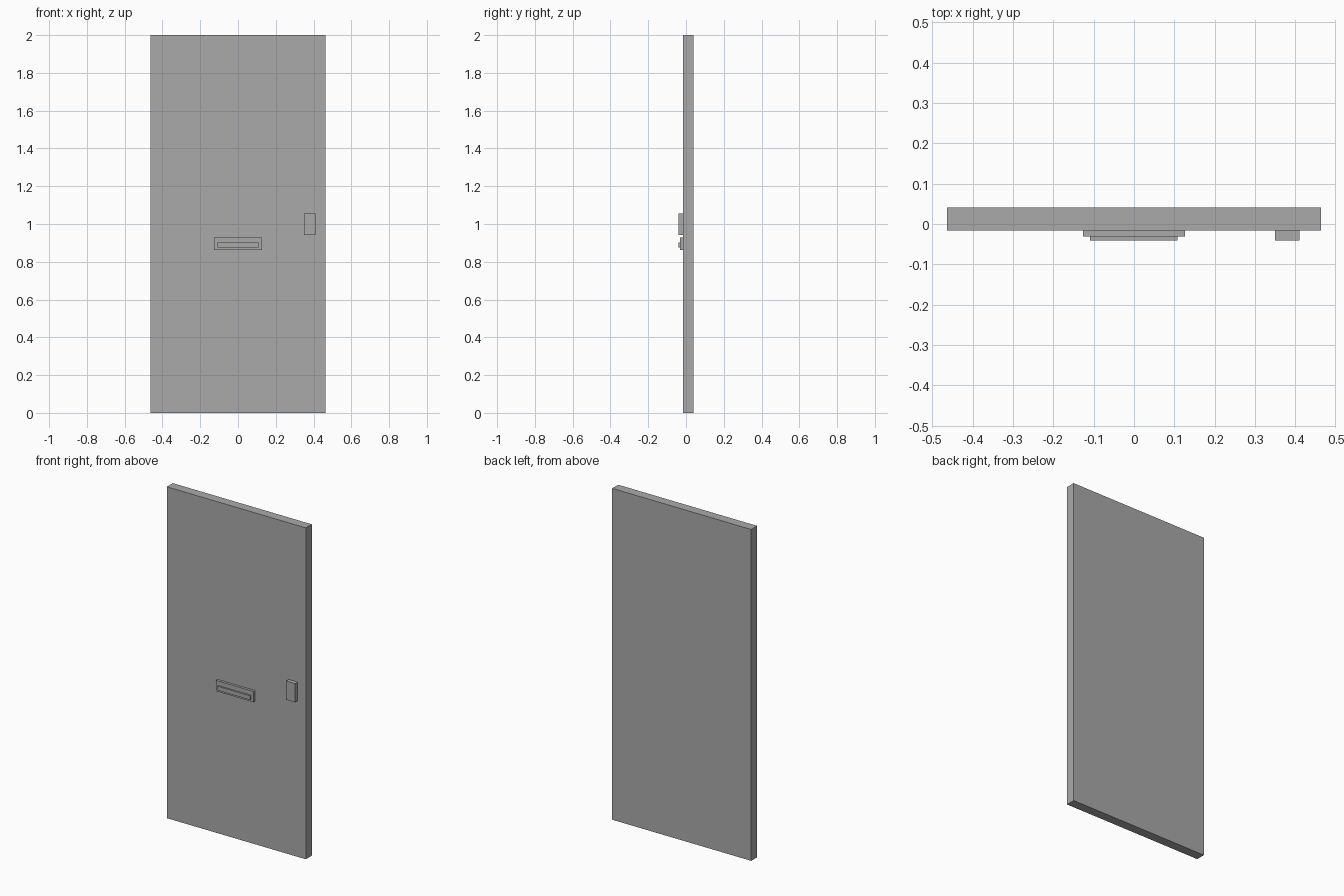
import bpy

# Remove the default cube
cube = bpy.data.objects.get("Cube")
if cube:
    bpy.data.objects.remove(cube, do_unlink=True)

# Single plain grey for every part
grey = bpy.data.materials.new("plain_grey")
grey.use_nodes = True
colour = (0.4, 0.4, 0.4, 1)
grey.diffuse_color = colour
grey.node_tree.nodes["Principled BSDF"].inputs["Base Color"].default_value = colour


def box(name, x, y, z):
    """Add a box spanning the given (min, max) range on each axis."""
    centre = [(a + b) / 2 for a, b in (x, y, z)]
    bpy.ops.mesh.primitive_cube_add(size=1, location=centre)
    part = bpy.context.object
    part.name = part.data.name = name
    part.scale = [b - a for a, b in (x, y, z)]
    bpy.ops.object.transform_apply(location=False, rotation=False, scale=True)
    part.data.materials.append(grey)
    return part


FACE = -0.016    # front face of the door
PLATE = -0.031   # front face of the letter plate
FRONT = -0.041   # foremost surface

# Door slab
box("door_slab", (-0.464, 0.464), (FACE, 0.041), (0, 2))

# Letter box: backing plate and raised flap
box("letter_plate", (-0.126, 0.126), (PLATE, FACE), (0.863, 0.928))
box("letter_flap", (-0.109, 0.108), (FRONT, PLATE), (0.876, 0.901))

# Handle block on the opening side
box("door_handle", (0.35, 0.41), (FRONT, FACE), (0.942, 1.055))
